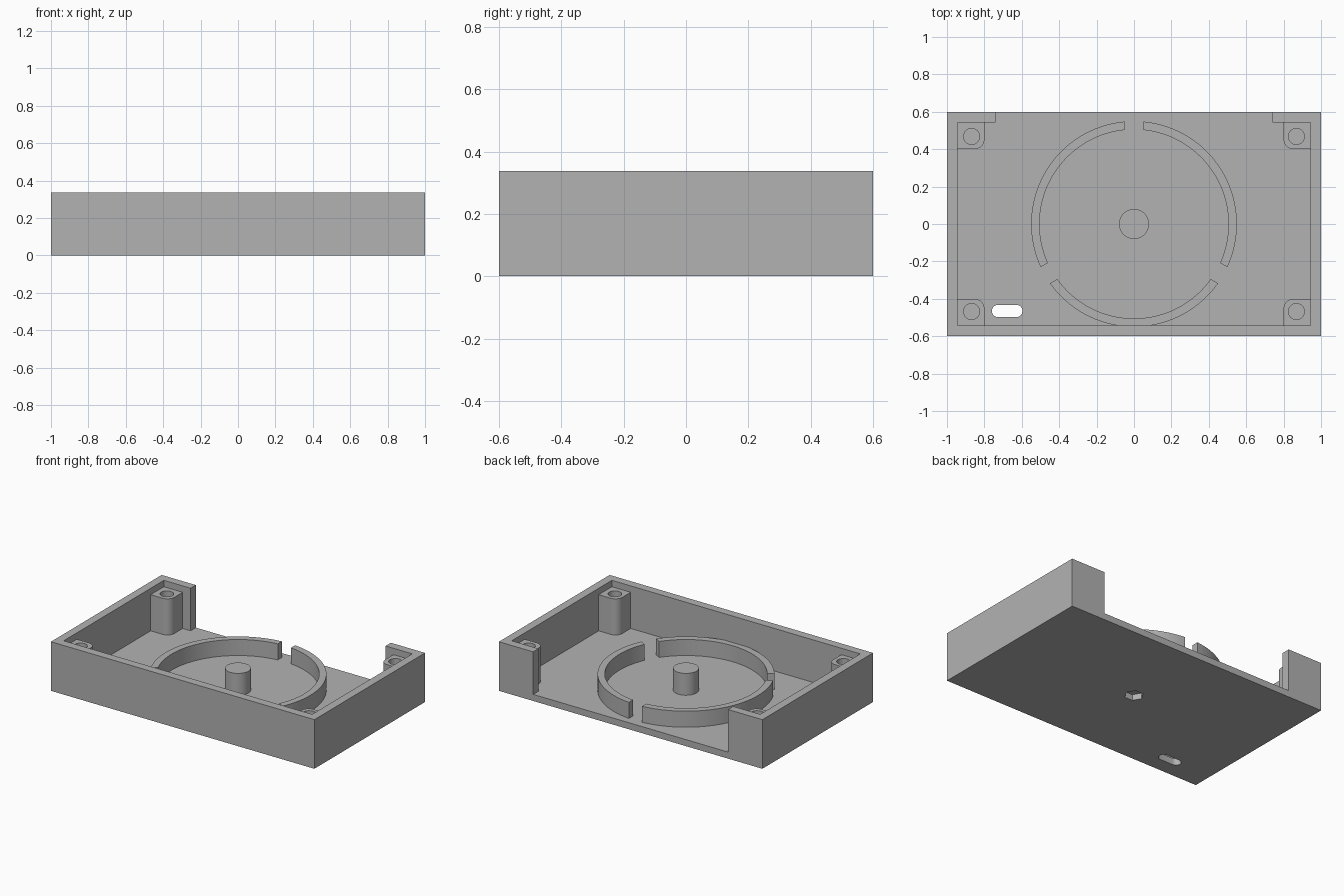
import bpy, bmesh, math

if "Cube" in bpy.data.objects:
    bpy.data.objects.remove(bpy.data.objects["Cube"])

grey = bpy.data.materials.new("plastic grey")
grey.diffuse_color = (0.448, 0.448, 0.448, 1)
grey.use_nodes = True
grey.node_tree.nodes["Principled BSDF"].inputs["Base Color"].default_value = grey.diffuse_color

H, FLOOR = 0.337, 0.045          # wall height, floor thickness
IX, IY = 0.943, 0.543            # inner faces of the walls


def arc(cx, cy, r, a0, a1, n):
    """Points on an arc, angles in degrees, both ends included."""
    return [(cx + r * math.cos(math.radians(a0 + (a1 - a0) * i / n)),
             cy + r * math.sin(math.radians(a0 + (a1 - a0) * i / n))) for i in range(n + 1)]


def circle(cx, cy, r, n=48):
    return arc(cx, cy, r, 0, 360, n)[:-1]


def prism(name, outlines, z0, z1):
    """Extrude an outline (further outlines are holes) from z0 to z1."""
    cu = bpy.data.curves.new(name, 'CURVE')
    cu.dimensions, cu.fill_mode, cu.extrude = '2D', 'BOTH', (z1 - z0) / 2
    for pts in outlines:
        sp = cu.splines.new('POLY')
        sp.points.add(len(pts) - 1)
        for p, (x, y) in zip(sp.points, pts):
            p.co = (x, y, 0, 1)
        sp.use_cyclic_u = True
    tmp = bpy.data.objects.new(name + "_outline", cu)
    bpy.context.collection.objects.link(tmp)
    bpy.context.view_layer.update()
    me = bpy.data.meshes.new_from_object(tmp.evaluated_get(bpy.context.evaluated_depsgraph_get()))
    bpy.data.objects.remove(tmp)
    bm = bmesh.new()
    bm.from_mesh(me)
    bmesh.ops.remove_doubles(bm, verts=bm.verts, dist=1e-5)
    bmesh.ops.translate(bm, verts=bm.verts, vec=(0, 0, (z0 + z1) / 2))
    bmesh.ops.recalc_face_normals(bm, faces=bm.faces)
    bm.to_mesh(me)
    bm.free()
    me.materials.clear()
    me.materials.append(grey)
    ob = bpy.data.objects.new(name, me)
    bpy.context.collection.objects.link(ob)
    return ob


def combine(ob, other, operation):
    """Apply a boolean and discard the second object."""
    mod = ob.modifiers.new("combine", 'BOOLEAN')
    mod.operation, mod.solver, mod.object = operation, 'EXACT', other
    bpy.context.view_layer.objects.active = ob
    bpy.ops.object.modifier_apply(modifier=mod.name)
    bpy.data.objects.remove(other)


# Floor with a rounded through slot
slot = arc(-0.629, -0.465, 0.033, -90, 90, 12) + arc(-0.727, -0.465, 0.033, 90, 270, 12)
tray = prism("tray", [[(-1, -0.6), (1, -0.6), (1, 0.6), (-1, 0.6)], slot], 0, FLOOR)

# Walls on three sides, returning a short way along the open back
half = [(1, -0.6), (1, 0.6), (0.74, 0.6), (0.74, IY), (IX, IY), (IX, -IY)]
walls = prism("walls", [half + [(-x, y) for x, y in reversed(half)]], FLOOR, H)
combine(tray, walls, 'UNION')

# Hexagonal recess under the floor
combine(tray, prism("hex_cutter", [circle(0, 0, 0.06, 6)], -0.02, 0.04), 'DIFFERENCE')
bm = bmesh.new()
bm.from_mesh(tray.data)
bmesh.ops.dissolve_limit(bm, angle_limit=0.01, verts=bm.verts, edges=bm.edges)
bm.to_mesh(tray.data)
bm.free()

# Corner screw posts, one rounded corner each
for sx, xn in ((-1, "left"), (1, "right")):
    for sy, yn in ((-1, "front"), (1, "back")):
        shape = [(IX, IY), (0.80, IY)] + arc(0.853, 0.453, 0.053, 180, 270, 10) + [(IX, 0.40)]
        prism(f"screw_post_{yn}_{xn}",
              [[(sx * x, sy * y) for x, y in shape], circle(sx * 0.868, sy * 0.468, 0.043, 32)],
              FLOOR, 0.293)

# Three ring segments separated by parallel-sided gaps
R0, R1, GAP = 0.505, 0.55, 0.05
for i in range(3):
    a0, a1 = 90 + 120 * i, 210 + 120 * i
    g0, g1 = (math.degrees(math.asin(GAP / r)) for r in (R0, R1))
    prism(f"ring_segment_{i + 1}",
          [arc(0, 0, R1, a0 + g1, a1 - g1, 40) + arc(0, 0, R0, a1 - g0, a0 + g0, 40)],
          FLOOR, 0.155)

# Central peg
prism("centre_peg", [circle(0, 0, 0.08)], FLOOR, 0.195)

# Smooth the curved sides, keep edges sharp
bpy.ops.object.select_all(action='SELECT')
bpy.context.view_layer.objects.active = tray
bpy.ops.object.shade_smooth_by_angle(angle=math.radians(30))
